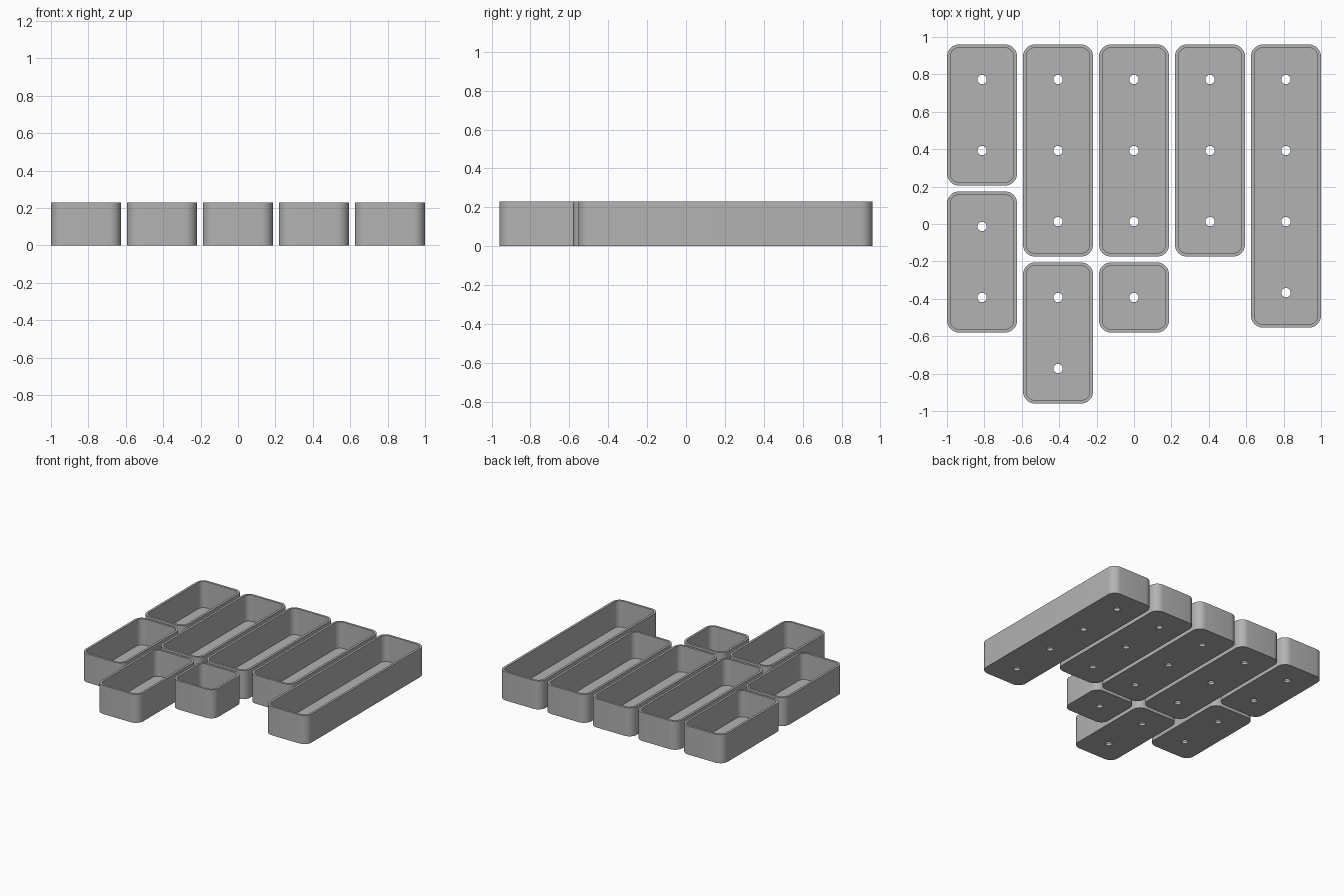
import bpy, bmesh, math

if "Cube" in bpy.data.objects:
    bpy.data.objects.remove(bpy.data.objects["Cube"])

PITCH = 0.3797      # cell spacing inside a bin
GAP_PITCH = 0.406   # cell spacing across neighbouring bins
SIZE = 0.375        # width of a one-cell bin
HEIGHT, WALL, FLOOR = 0.23, 0.018, 0.019
RADIUS, HOLE = 0.065, 0.025

grey = bpy.data.materials.new("grey_plastic")
grey.diffuse_color = (0.45, 0.45, 0.45, 1)
grey.use_nodes = True
grey.node_tree.nodes["Principled BSDF"].inputs["Base Color"].default_value = grey.diffuse_color


def rounded_rect(w, l, r, steps=8):
    pts = []
    for k, (sx, sy) in enumerate([(1, 1), (-1, 1), (-1, -1), (1, -1)]):
        for i in range(steps + 1):
            a = math.pi / 2 * (k + i / steps)
            pts.append((sx * (w / 2 - r) + r * math.cos(a),
                        sy * (l / 2 - r) + r * math.sin(a)))
    return pts


def circle(cy, r, n=24):
    return [(r * math.cos(2 * math.pi * i / n), cy + r * math.sin(2 * math.pi * i / n))
            for i in range(n)]


def add_loop(bm, pts, z):
    vs = [bm.verts.new((x, y, z)) for x, y in pts]
    es = [bm.edges.new((vs[i - 1], vs[i])) for i in range(len(vs))]
    return vs, es


def skin(bm, a, b):
    for i in range(len(a)):
        bm.faces.new((a[i - 1], a[i], b[i], b[i - 1]))


def make_bin(name, x, first_y, cells):
    length = SIZE + (cells - 1) * PITCH
    cy = first_y - (cells - 1) * PITCH / 2
    outer = rounded_rect(SIZE, length, RADIUS)
    inner = rounded_rect(SIZE - 2 * WALL, length - 2 * WALL, RADIUS - WALL)
    bm = bmesh.new()
    # walls and rim
    base, base_e = add_loop(bm, outer, 0)
    rim_out, _ = add_loop(bm, outer, HEIGHT)
    rim_in, _ = add_loop(bm, inner, HEIGHT)
    floor, floor_e = add_loop(bm, inner, FLOOR)
    skin(bm, base, rim_out)
    skin(bm, rim_out, rim_in)
    skin(bm, rim_in, floor)
    # drain holes, one per cell
    for i in range(cells):
        ring = circle(((cells - 1) / 2 - i) * PITCH, HOLE)
        low, low_e = add_loop(bm, ring, 0)
        high, high_e = add_loop(bm, ring, FLOOR)
        skin(bm, low, high)
        base_e += low_e
        floor_e += high_e
    # underside and floor around the holes
    for edges in (base_e, floor_e):
        bmesh.ops.triangle_fill(bm, edges=edges, use_beauty=True, normal=(0, 0, 1))
    bmesh.ops.recalc_face_normals(bm, faces=bm.faces)
    mesh = bpy.data.meshes.new(name)
    bm.to_mesh(mesh)
    bm.free()
    mesh.materials.append(grey)
    obj = bpy.data.objects.new(name, mesh)
    obj.location = (x, cy, 0)
    bpy.context.collection.objects.link(obj)
    bpy.ops.object.select_all(action='DESELECT')
    obj.select_set(True)
    bpy.context.view_layer.objects.active = obj
    bpy.ops.object.shade_smooth_by_angle(angle=math.radians(30))


# columns from left to right, cell counts from back to front
for col, counts in enumerate([(2, 2), (3, 2), (3, 1), (3,), (4,)]):
    y = 0.7725
    for row, cells in enumerate(counts):
        make_bin(f"bin_column{col + 1}_row{row + 1}", (col - 2) * 0.40625, y, cells)
        y -= (cells - 1) * PITCH + GAP_PITCH
